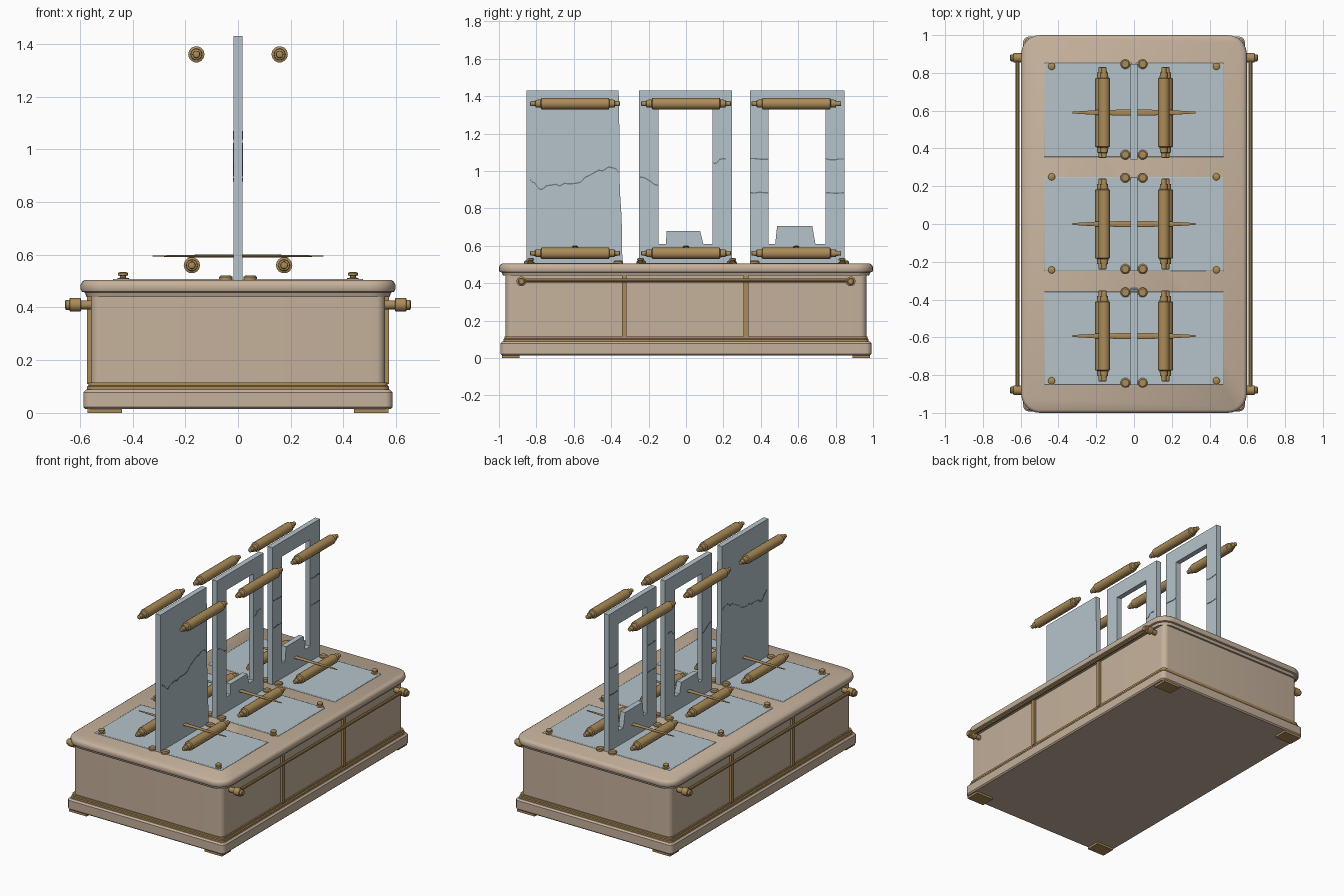
import bpy, bmesh, math, random
from mathutils import Matrix, Vector

random.seed(4)
if "Cube" in bpy.data.objects:
    bpy.data.objects.remove(bpy.data.objects["Cube"], do_unlink=True)


def material(name, rgb):
    m = bpy.data.materials.new(name)
    m.use_nodes = True
    m.diffuse_color = (*rgb, 1)
    for node in m.node_tree.nodes:
        if node.type == 'BSDF_PRINCIPLED':
            node.inputs["Base Color"].default_value = (*rgb, 1)
    return m


STONE = material("tan_stone", (0.56, 0.44, 0.33))
BRASS = material("aged_brass", (0.41, 0.26, 0.10))
SLATE = material("pale_blue_stone", (0.46, 0.55, 0.60))
CRACK = material("crack_grey", (0.16, 0.19, 0.21))
parts = []


def finish(name, bm, mat, bevel=0):
    bmesh.ops.recalc_face_normals(bm, faces=bm.faces)
    mesh = bpy.data.meshes.new(name)
    bm.to_mesh(mesh)
    bm.free()
    mesh.materials.append(mat)
    ob = bpy.data.objects.new(name, mesh)
    bpy.context.collection.objects.link(ob)
    if bevel:
        mod = ob.modifiers.new("bevel", 'BEVEL')
        mod.width, mod.segments = bevel, 2
    parts.append(ob)
    return ob


def box(name, lo, hi, mat, bevel=0):
    bm = bmesh.new()
    bmesh.ops.create_cube(bm, size=1)
    lo, hi = Vector(lo), Vector(hi)
    for v in bm.verts:
        v.co = (lo + hi) / 2 + v.co * (hi - lo)
    return finish(name, bm, mat, bevel)


def skin(bm, rings):
    for a, b in zip(rings, rings[1:]):
        for i in range(len(a)):
            j = (i + 1) % len(a)
            bm.faces.new((a[i], a[j], b[j], b[i]))
    bm.faces.new(rings[0])
    bm.faces.new(rings[-1])


def rounded_block(name, hx, hy, radius, levels, mat):
    """Stack of rounded rectangles; levels are (inset, z)."""
    bm = bmesh.new()
    rings = []
    for inset, z in levels:
        r = max(radius - inset, 0.005)
        ring = []
        for k, (sx, sy) in enumerate([(1, 1), (-1, 1), (-1, -1), (1, -1)]):
            for s in range(7):
                a = math.pi / 2 * (k + s / 6)
                ring.append(bm.verts.new((sx * (hx - inset - r) + r * math.cos(a),
                                          sy * (hy - inset - r) + r * math.sin(a), z)))
        rings.append(ring)
    skin(bm, rings)
    return finish(name, bm, mat)


def lathe(name, profile, loc, axis, mat, sides=14):
    """Turned part; profile is (distance along axis, radius)."""
    turn = {'X': Matrix.Rotation(math.pi / 2, 4, 'Y'),
            'Y': Matrix.Rotation(-math.pi / 2, 4, 'X'), 'Z': Matrix()}[axis]
    bm = bmesh.new()
    skin(bm, [[bm.verts.new((r * math.cos(math.tau * i / sides),
                             r * math.sin(math.tau * i / sides), d))
               for i in range(sides)] for d, r in profile])
    bm.transform(Matrix.Translation(loc) @ turn)
    return finish(name, bm, mat)


def upright(name, loops, half, mat):
    """Slab across x from (y, z) outlines; later loops are holes."""
    bm = bmesh.new()
    edges = []
    for loop in loops:
        vs = [bm.verts.new((-half, y, z)) for y, z in loop]
        edges += [bm.edges.new((vs[i - 1], vs[i])) for i in range(len(vs))]
    bmesh.ops.triangle_fill(bm, edges=edges, use_beauty=True, normal=(1, 0, 0))
    ext = bmesh.ops.extrude_face_region(bm, geom=bm.faces[:])["geom"]
    bmesh.ops.translate(bm, vec=(2 * half, 0, 0),
                        verts=[g for g in ext if isinstance(g, bmesh.types.BMVert)])
    return finish(name, bm, mat)


def crack(name, path, steps, wobble):
    """Thin jagged line through a slab."""
    pts = []
    for (y0, z0), (y1, z1) in zip(path, path[1:]):
        for i in range(steps):
            t = i / steps
            pts.append((y0 + (y1 - y0) * t,
                        z0 + (z1 - z0) * t + random.uniform(-wobble, wobble)))
    pts.append(path[-1])
    edge = [(y, z + 0.007) for y, z in reversed(pts)]
    upright(name, [pts + edge], 0.019, CRACK)


# Base: feet, plinth, brass band, body, moulded top
for sx in (-1, 1):
    for sy in (-1, 1):
        box("foot", (sx * 0.44, sy * 0.89, 0), (sx * 0.57, sy * 0.985, 0.02), BRASS)
rounded_block("plinth", 0.587, 0.992, 0.03,
              [(0.008, 0.014), (0, 0.022), (0, 0.078), (0.01, 0.088)], STONE)
rounded_block("base_band", 0.573, 0.977, 0.03,
              [(0, 0.086), (0, 0.1), (0.006, 0.104), (0.006, 0.116)], BRASS)
rounded_block("body", 0.558, 0.965, 0.035, [(0, 0.1), (0, 0.45)], STONE)
rounded_block("top_slab", 0.597, 1.0, 0.1,
              [(0.022, 0.44), (0.016, 0.457), (0.004, 0.46), (0, 0.47),
               (0, 0.486), (0.005, 0.497), (0.016, 0.504)], STONE)

# Side straps and rails
for sx in (-1, 1):
    for y in (-0.33, 0.32):
        box("side_strap", (sx * 0.55, y - 0.013, 0.11), (sx * 0.572, y + 0.013, 0.445), BRASS)
    lathe("side_rail", [(-0.88, 0.011), (0.88, 0.011)], (sx * 0.616, 0, 0.415), 'Y', BRASS, 10)
    for y in (-0.88, 0.88):
        lathe("rail_peg", [(sx * d, r) for d, r in
                           [(0.55, 0.017), (0.595, 0.017), (0.597, 0.026), (0.637, 0.026),
                            (0.64, 0.019), (0.652, 0.019), (0.656, 0.014)]],
              (0, y, 0.41), 'X', BRASS)

# Floor plates, rollers, cross bars and bolts for each of three bays
ROLLER = [(0.24, 0.009), (0.238, 0.013), (0.213, 0.014), (0.211, 0.021),
          (0.184, 0.022), (0.18, 0.031)]
ROLLER = [(-d, r) for d, r in ROLLER] + [(d, r) for d, r in reversed(ROLLER)]
BAR = [(-0.325, 0.005), (-0.2, 0.013), (0, 0.018), (0.2, 0.013), (0.325, 0.005)]
BOLT = [(0.5, 0.022), (0.511, 0.022), (0.513, 0.012), (0.52, 0.012),
        (0.521, 0.019), (0.53, 0.019), (0.535, 0.011)]
STUD = [(0.5, 0.026), (0.515, 0.026), (0.521, 0.019)]
bays = [(-0.853, -0.357, -0.593, (-0.83,)),
        (-0.25, 0.25, 0, (-0.243, 0.25)),
        (0.355, 0.852, 0.59, (0.835,))]
for y0, y1, mid, bolt_rows in bays:
    for sx in (-1, 1):
        box("floor_plate", (sx * 0.01, y0, 0.49), (sx * 0.475, y1, 0.508), SLATE, 0.004)
        lathe("lower_roller", ROLLER, (sx * 0.175, mid, 0.56), 'Y', BRASS)
        lathe("upper_roller", ROLLER, (sx * 0.158, mid, 1.36), 'Y', BRASS)
        for y in bolt_rows:
            lathe("corner_bolt", BOLT, (sx * 0.436, y, 0), 'Z', BRASS)
        for y in (y0 + 0.012, y1 - 0.005):
            lathe("inner_stud", STUD, (sx * 0.046, y, 0), 'Z', BRASS)
    bar = lathe("cross_bar", BAR, (0, mid, 0), 'X', BRASS, 10)
    bar.scale.z, bar.location.z = 0.35, 0.595

# Upright panels: one solid, two broken through
upright("solid_panel", [[(-0.853, 0.5), (-0.34, 0.5), (-0.344, 0.75), (-0.354, 0.9),
                         (-0.356, 1.2), (-0.36, 1.43), (-0.853, 1.43)]], 0.0175, SLATE)
upright("middle_frame", [[(-0.25, 0.5), (0.247, 0.5), (0.247, 1.43), (-0.25, 1.43)],
                         [(-0.147, 0.61), (-0.107, 0.61), (-0.104, 0.68), (0.075, 0.68),
                          (0.093, 0.61), (0.142, 0.61), (0.142, 1.33), (-0.147, 1.33)]],
        0.0175, SLATE)
upright("rear_frame", [[(0.342, 0.5), (0.848, 0.5), (0.848, 1.43), (0.342, 1.43)],
                       [(0.442, 0.61), (0.477, 0.61), (0.487, 0.705), (0.675, 0.705),
                        (0.692, 0.61), (0.745, 0.61), (0.745, 1.33), (0.442, 1.33)]],
        0.0175, SLATE)

# Cracks
crack("long_crack", [(-0.835, 0.96), (-0.77, 0.9), (-0.65, 0.93), (-0.54, 0.95),
                     (-0.42, 1.02), (-0.362, 0.99)], 5, 0.014)
crack("middle_crack_low", [(-0.247, 0.97), (-0.15, 0.92)], 5, 0.008)
crack("middle_crack_high", [(0.145, 1.04), (0.215, 1.06)], 4, 0.01)
for y0, y1 in ((0.345, 0.44), (0.747, 0.845)):
    for z in (0.88, 1.06):
        crack("rear_crack", [(y0, z), (y1, z)], 4, 0.004)

# Smooth curved parts, keep corners sharp
bpy.ops.object.select_all(action='DESELECT')
for ob in parts:
    ob.select_set(True)
bpy.context.view_layer.objects.active = parts[0]
bpy.ops.object.shade_smooth_by_angle(angle=math.radians(35))
